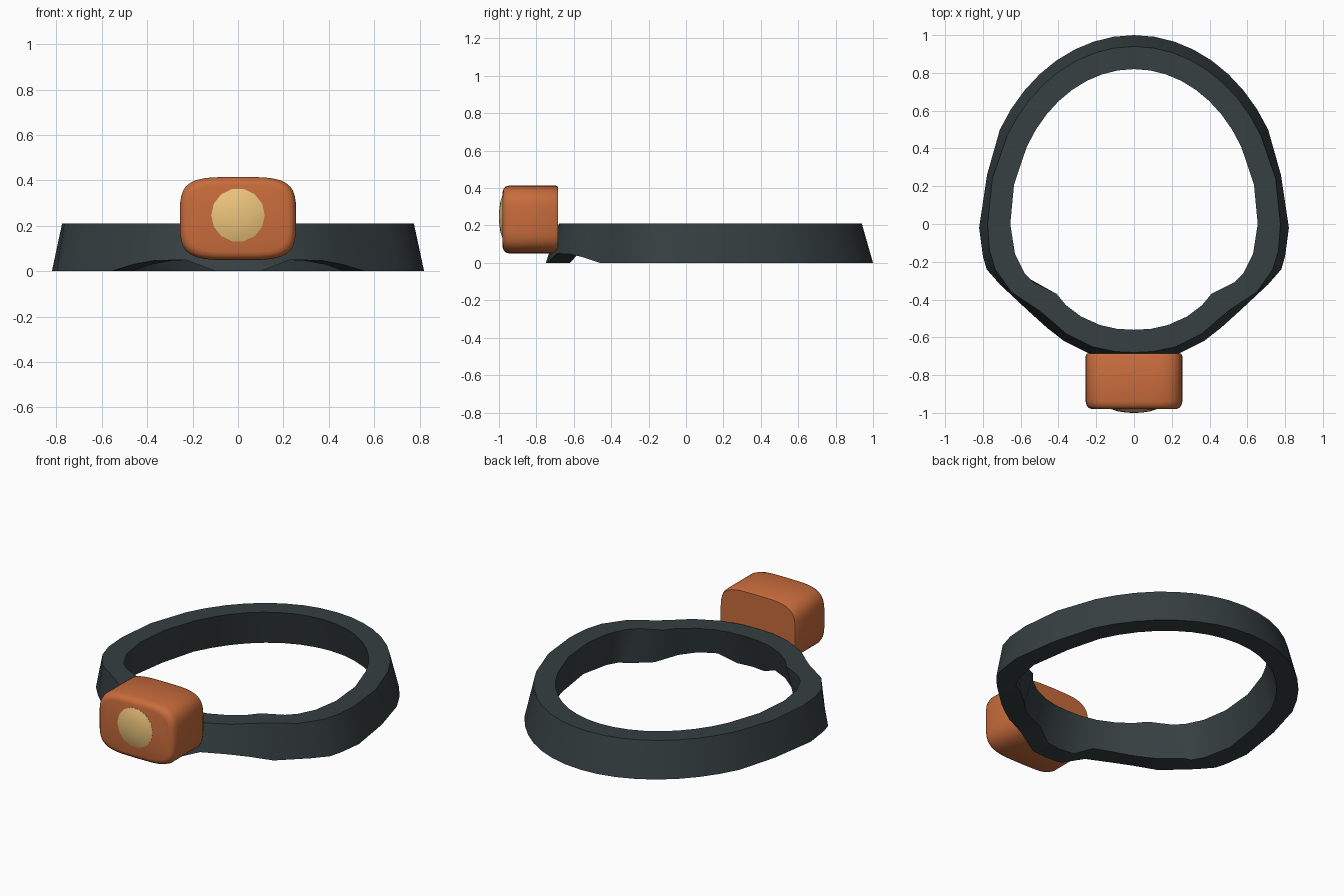
import bpy, bmesh
from math import sin, cos, pi, radians, copysign

if "Cube" in bpy.data.objects:
    bpy.data.objects.remove(bpy.data.objects["Cube"])


def add_object(name, verts, faces, color, angle):
    mesh = bpy.data.meshes.new(name)
    mesh.from_pydata(verts, [], faces)
    bm = bmesh.new()
    bm.from_mesh(mesh)
    bmesh.ops.recalc_face_normals(bm, faces=bm.faces)
    bm.to_mesh(mesh)
    bm.free()
    ob = bpy.data.objects.new(name, mesh)
    bpy.context.collection.objects.link(ob)
    mat = bpy.data.materials.new(name + "_material")
    mat.diffuse_color = (*color, 1)
    mat.use_nodes = True
    mat.node_tree.nodes["Principled BSDF"].inputs["Base Color"].default_value = mat.diffuse_color
    mesh.materials.append(mat)
    bpy.ops.object.select_all(action='DESELECT')
    ob.select_set(True)
    bpy.context.view_layer.objects.active = ob
    bpy.ops.object.shade_smooth_by_angle(angle=radians(angle))
    return ob


def loft(rings, closed):
    """Skin equal-sized rings; closed joins last to first, else caps the ends."""
    n, m = len(rings[0]), len(rings)
    verts = [v for r in rings for v in r]
    faces = []
    for i in range(m if closed else m - 1):
        a, b = i * n, (i + 1) % m * n
        for j in range(n):
            k = (j + 1) % n
            faces.append((a + j, a + k, b + k, b + j))
    if not closed:
        faces += [tuple(range(n)), tuple(range((m - 1) * n, m * n))]
    return verts, faces


# Band: right-half stations (outer top xy, inner top xy, outer bottom xy, bottom z)
half = []
for i in range(9):
    t = radians(90 - i * 7.5)
    c, s = cos(t), sin(t)
    half.append((.775 * c, .94 * s, .655 * c, .82 * s, .82 * c, s, 0))
half += [
    (.75, .24, .635, .21, .778, .26, 0),
    (.775, 0, .655, 0, .82, -.02, 0),
    (.765, -.14, .63, -.16, .80, -.17, 0),
    (.735, -.24, .58, -.26, .78, -.24, 0),
    (.65, -.36, .53, -.31, .71, -.32, 0),
    (.50, -.46, .41, -.37, .56, -.46, 0),
    (.44, -.51, .36, -.43, .46, -.55, .03),
    (.36, -.58, .28, -.49, .37, -.62, .047),
    (.22, -.65, .18, -.535, .23, -.69, .05),
    (.10, -.675, .09, -.555, .10, -.74, 0),
    (0, -.68, 0, -.56, 0, -.75, 0),
]


def section(st, side):
    ox, oy, ix, iy, bx, by, zb = st
    return [(side * ox, oy, .21), (side * ix, iy, .21),
            (side * (ix + bx - ox), iy + by - oy, zb), (side * bx, by, zb)]


rings = [section(s, 1) for s in half] + [section(s, -1) for s in half[-2:0:-1]]
add_object("head_band", *loft(rings, True), (.037, .05, .054), 35)


# Lamp housing: rounded-rectangle outline swept along y with softened rims
def outline(y, inset, n=40):
    pts = []
    for i in range(n):
        t = 2 * pi * i / n
        x, z = (copysign(abs(f) ** .5, f) for f in (cos(t), sin(t)))
        pts.append(((.256 - inset) * x, y, .232 + (.183 - inset) * z))
    return pts


housing = [outline(y, d) for y, d in
           ((-.98, .035), (-.975, .018), (-.962, .006), (-.94, 0), (-.70, 0), (-.685, .007))]
add_object("lamp_housing", *loft(housing, False), (.58, .15, .045), 50)

# Lens: shallow dome on the front of the housing
lens = [[(r * cos(2 * pi * i / 14), y, .247 + r * sin(2 * pi * i / 14)) for i in range(14)]
        for y, r in ((-.97, .118), (-.981, .118), (-.992, .085), (-.998, .045), (-1.0, .01))]
add_object("lamp_lens", *loft(lens, False), (.85, .56, .2), 40)
